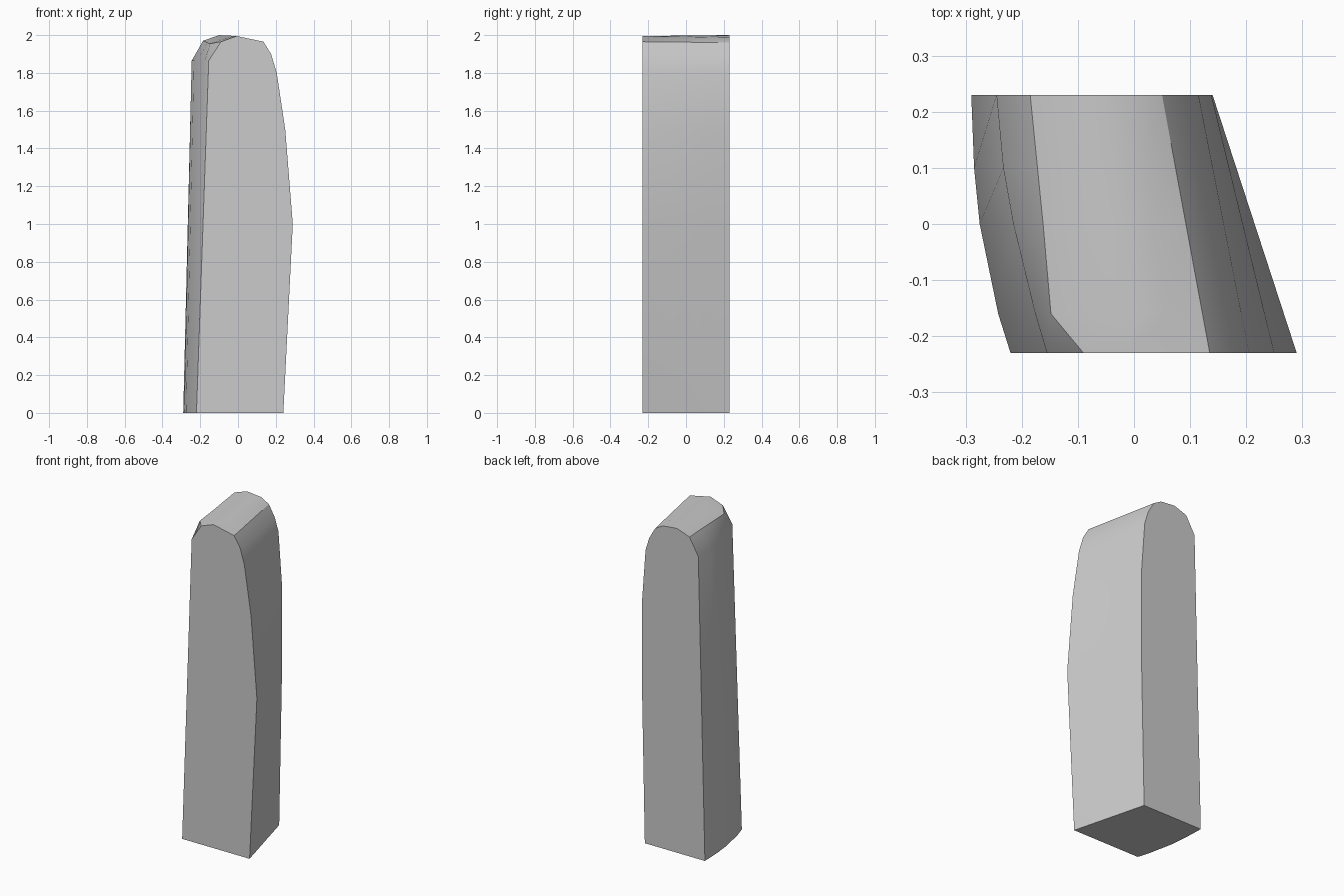
import bpy, bmesh, math

cube = bpy.data.objects.get("Cube")
if cube:
    bpy.data.objects.remove(cube, do_unlink=True)

# Grey stone colour
grey = bpy.data.materials.new("grey")
grey.use_nodes = True
colour = (0.6, 0.6, 0.6, 1)
grey.diffuse_color = colour
grey.node_tree.nodes["Principled BSDF"].inputs["Base Color"].default_value = colour

# Crown and bulging side profiles (x, z), running from the peak down to the base
front = [(-.007, 1.995), (.065, 1.98), (.135, 1.965), (.175, 1.9), (.205, 1.8),
         (.25, 1.5), (.29, 1.0), (.24, 0)]
back = [(-.1, 2.0), (-.002, 1.99), (.05, 1.96), (.09, 1.89), (.115, 1.81),
        (.138, 1.5), (.14, 1.0), (.12, 0)]

# Curved side: y, base x, shoulder x, ridge x, ridge z
curved_side = [(-.23, -.22, -.155, -.09, 1.965),
               (-.16, -.242, -.176, -.148, 1.955),
               (0, -.275, -.215, -.162, 1.96),
               (.1, -.285, -.233, -.172, 1.965),
               (.23, -.29, -.245, -.185, 1.97)]

bm = bmesh.new()
rings = []
for y, base, shoulder, ridge, ridge_z in curved_side:
    t = (y + .23) / .46
    outline = [(base, 0), (shoulder, 1.865), (ridge, ridge_z)]
    outline += [(a + (c - a) * t, b + (d - b) * t)
                for (a, b), (c, d) in zip(front, back)]
    rings.append([bm.verts.new((x, y, z)) for x, z in outline])

# Skin between the outlines, then the two end faces
for r, s in zip(rings, rings[1:]):
    for i in range(len(r)):
        j = (i + 1) % len(r)
        bm.faces.new((r[i], r[j], s[j], s[i]))
bm.faces.new(rings[0])
bm.faces.new(rings[-1])
bmesh.ops.recalc_face_normals(bm, faces=bm.faces)

mesh = bpy.data.meshes.new("curved_stone_block")
bm.to_mesh(mesh)
bm.free()
mesh.materials.append(grey)
block = bpy.data.objects.new("curved_stone_block", mesh)
bpy.context.collection.objects.link(block)

# Soft sides with crisp end edges
bpy.context.view_layer.objects.active = block
block.select_set(True)
bpy.ops.object.shade_smooth_by_angle(angle=math.radians(30))
